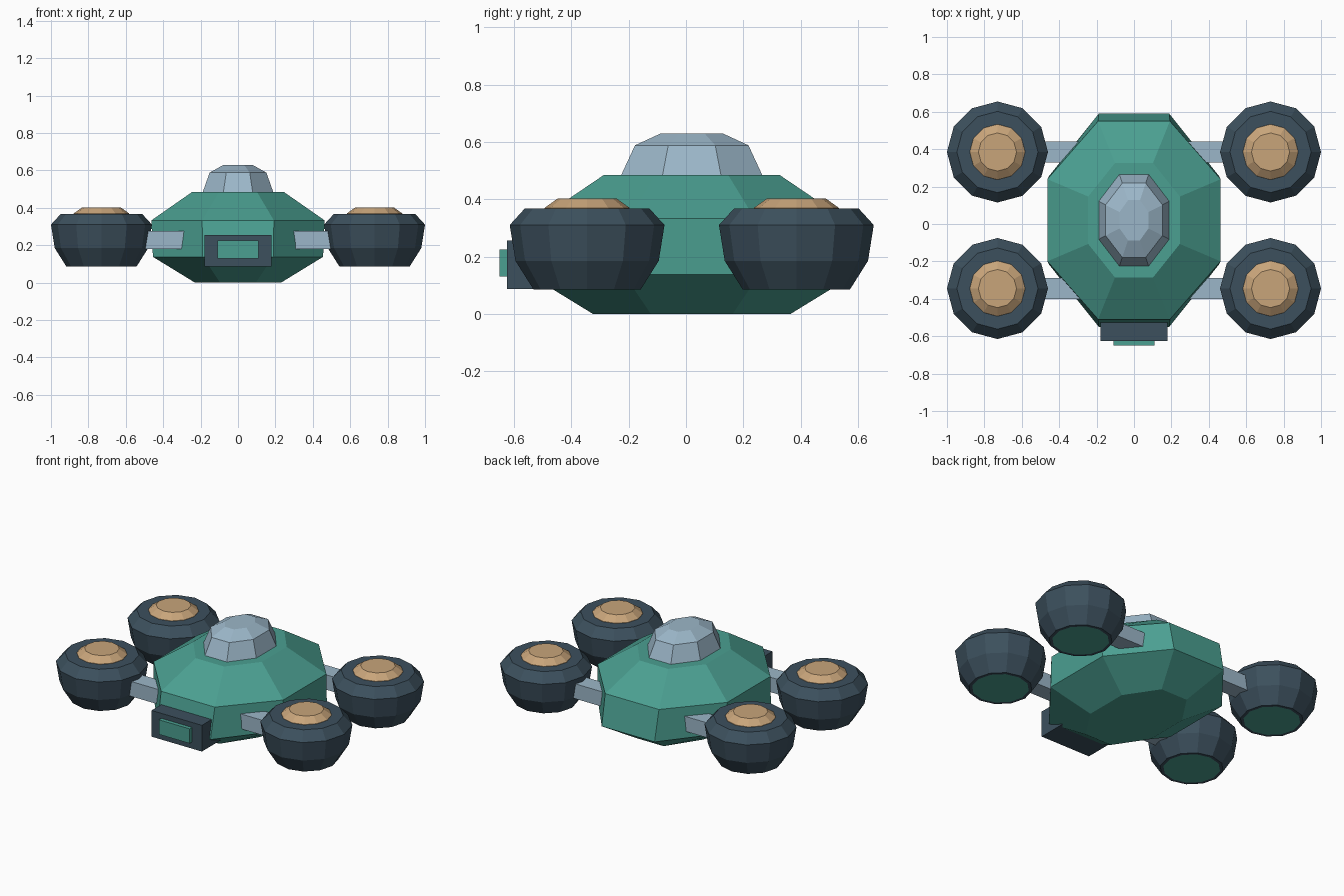
import bpy, bmesh, math

cube = bpy.data.objects.get("Cube")
if cube:
    bpy.data.objects.remove(cube, do_unlink=True)


def material(name, rgb):
    m = bpy.data.materials.new(name)
    m.use_nodes = True
    m.diffuse_color = (*rgb, 1)
    m.node_tree.nodes["Principled BSDF"].inputs["Base Color"].default_value = (*rgb, 1)
    return m


GREEN = material("sea green", (0.07, 0.35, 0.285))
SLATE = material("dark slate", (0.045, 0.08, 0.11))
BLUE = material("pale blue grey", (0.33, 0.47, 0.58))
TAN = material("warm tan", (0.58, 0.375, 0.195))


def finish(name, bm, mats):
    bmesh.ops.recalc_face_normals(bm, faces=bm.faces)
    mesh = bpy.data.meshes.new(name)
    bm.to_mesh(mesh)
    bm.free()
    for m in mats:
        mesh.materials.append(m)
    ob = bpy.data.objects.new(name, mesh)
    bpy.context.collection.objects.link(ob)
    return ob


def loft(name, rings, sides, mats, centre=(0, 0), turn=0.0, bands=None):
    """Stack of polygon rings (rx, ry, z), capped at both ends.
    bands: material index for bottom cap, each wall band, top cap."""
    bm = bmesh.new()
    loops = []
    for rx, ry, z in rings:
        angles = [turn + math.tau * i / sides for i in range(sides)]
        loops.append([bm.verts.new((centre[0] + rx * math.cos(a),
                                    centre[1] + ry * math.sin(a), z)) for a in angles])
    bands = bands or [0] * (len(rings) + 1)
    bm.faces.new(loops[0]).material_index = bands[0]
    for k, (lo, hi) in enumerate(zip(loops, loops[1:])):
        for i in range(sides):
            j = (i + 1) % sides
            f = bm.faces.new((lo[i], lo[j], hi[j], hi[i]))
            f.material_index = bands[k + 1]
    bm.faces.new(loops[-1]).material_index = bands[-1]
    return finish(name, bm, mats)


def box(name, low, high, mat):
    bm = bmesh.new()
    bmesh.ops.create_cube(bm, size=1)
    for v in bm.verts:
        v.co = [(l + h) / 2 + c * (h - l) for l, h, c in zip(low, high, v.co)]
    return finish(name, bm, [mat])


def octagon(rings):
    """Convert half widths across the flats into corner radii."""
    k = math.cos(math.pi / 8)
    return [(x / k, y / k, z) for x, y, z in rings]


MID_Y = 0.02
EIGHTH = math.pi / 8

# Faceted hull and canopy
loft("hull", octagon([(0.23, 0.345, 0), (0.455, 0.57, 0.138),
                      (0.463, 0.53, 0.333), (0.245, 0.306, 0.485)]),
     8, [GREEN], (0, MID_Y), EIGHTH)
loft("canopy", octagon([(0.19, 0.248, 0.48), (0.152, 0.198, 0.588),
                        (0.077, 0.107, 0.63)]),
     8, [BLUE], (0, MID_Y), EIGHTH)

# Nose block with a raised panel
box("nose_block", (-0.18, -0.625, 0.087), (0.18, -0.42, 0.256), SLATE)
box("nose_panel", (-0.11, -0.65, 0.13), (0.11, -0.6, 0.224), GREEN)

# Four pods, each with a cap and a strut
POD = [(0.168, 0.085), (0.187, 0.085), (0.25, 0.185), (0.27, 0.31), (0.217, 0.368)]
CAP = [(0.15, 0.36), (0.148, 0.37), (0.102, 0.403)]
for side, sx in (("left", 1), ("right", -1)):
    for end, y in (("front", -0.345), ("rear", 0.385)):
        tag = f"{end}_{side}"
        x = 0.73 * sx
        loft(f"pod_{tag}", [(r, r, z) for r, z in POD], 12, [SLATE, GREEN],
             (x, y), bands=[1, 0, 0, 0, 0, 0])
        loft(f"pod_cap_{tag}", [(r, r, z) for r, z in CAP], 12, [TAN], (x, y))
        xs = sorted((0.22 * sx, 0.6 * sx))
        box(f"strut_{tag}", (xs[0], y - 0.055, 0.18), (xs[1], y + 0.055, 0.276), BLUE)
